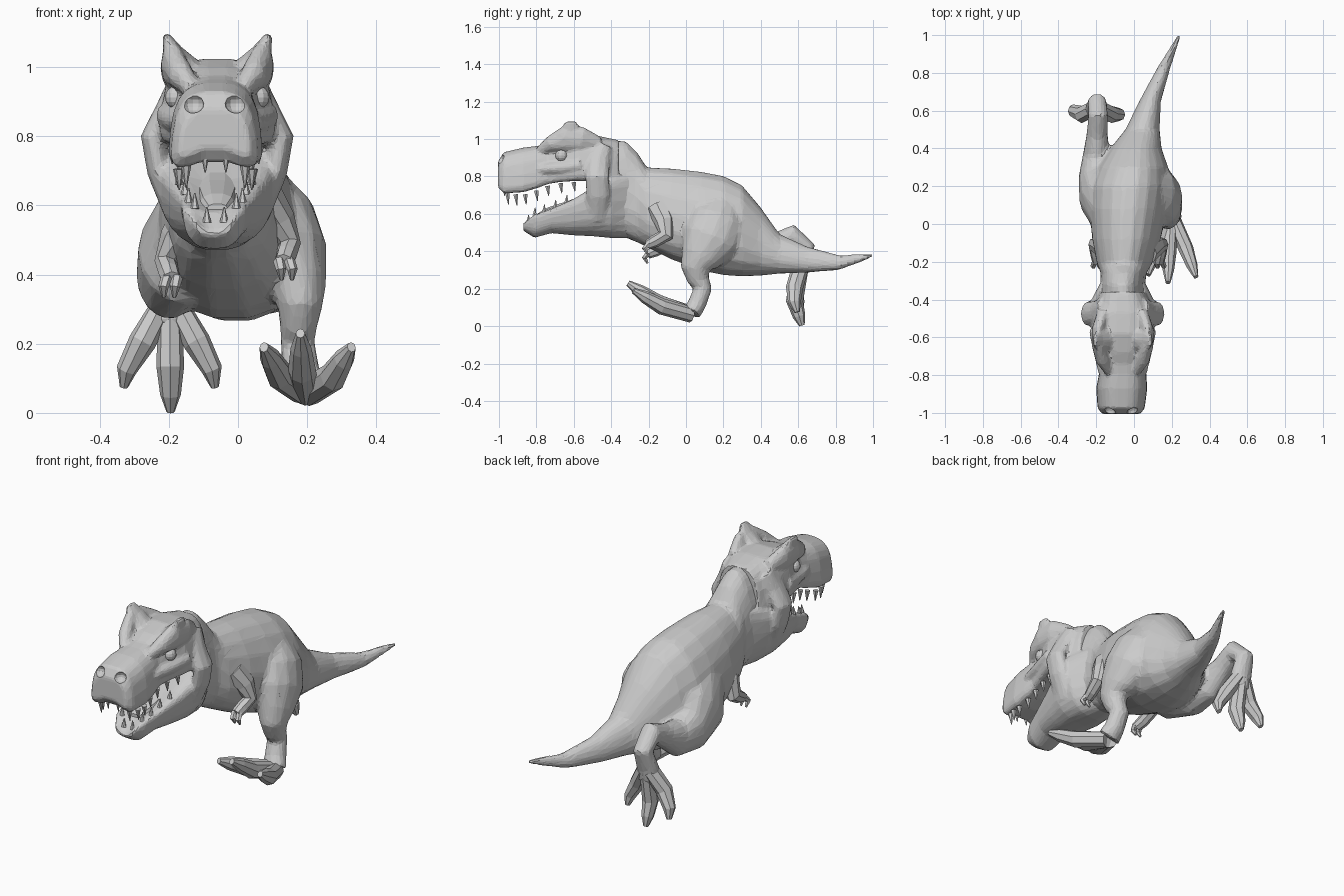
import bpy, bmesh, math
from mathutils import Vector, Matrix

HX = -0.06  # head centre line


def spow(v, e):
    return math.copysign(abs(v) ** e, v)


def loft(bm, rings):
    vs = [[bm.verts.new(p) for p in r] for r in rings]
    n = len(vs[0])
    fs = [bm.faces.new(vs[0]), bm.faces.new(vs[-1][::-1])]
    for a, b in zip(vs, vs[1:]):
        for i in range(n):
            fs.append(bm.faces.new((a[i], b[i], b[(i + 1) % n], a[(i + 1) % n])))
    bmesh.ops.recalc_face_normals(bm, faces=fs)


def hull(bm, rows, n=18, power=2.2, egg=0.0, arch=0.0, dish=0.0):
    """Loft along y; row = y, centre x, half width, z bottom, z top."""
    rings = []
    for y, cx, w, zb, zt in rows:
        ring = []
        for i in range(n):
            a = 2 * math.pi * i / n
            c, s = spow(math.cos(a), 2 / power), spow(math.sin(a), 2 / power)
            z = (zb + zt) / 2 + (zt - zb) / 2 * s
            mid = 1 - min(1, abs(c)) ** 1.5
            z += arch * mid if s < -0.3 else (-dish * mid if s > 0.3 else 0)
            ring.append(Vector((cx + w * c * (1 - egg * s), y, z)))
        rings.append(ring)
    loft(bm, rings)


def tube(bm, pts, n=10):
    """Tube through points; point = x, y, z, radius across, radius deep."""
    P = [Vector(p[:3]) for p in pts]
    rings = []
    for i, p in enumerate(pts):
        t = (P[min(i + 1, len(P) - 1)] - P[max(i - 1, 0)]).normalized()
        side = Vector((1, 0, 0))
        side = (side - t * side.dot(t)).normalized()
        up = t.cross(side)
        ra, rb = p[3], p[-1]
        rings.append([P[i] + side * ra * math.cos(2 * math.pi * k / n)
                      + up * rb * math.sin(2 * math.pi * k / n) for k in range(n)])
    loft(bm, rings)


def ball(bm, c, r, scale=(1, 1, 1), seg=12):
    m = Matrix.Translation(c) @ Matrix.Diagonal((*scale, 1))
    bmesh.ops.create_uvsphere(bm, u_segments=seg, v_segments=8, radius=r, matrix=m)


def finish(name, bm):
    me = bpy.data.meshes.new(name)
    bm.to_mesh(me)
    bm.free()
    ob = bpy.data.objects.new(name, me)
    bpy.context.collection.objects.link(ob)
    return ob


def fuse(ob, voxel, ratio, soften=3, cutter=None):
    """Merge overlapping volumes into one faceted low-poly skin."""
    m = ob.modifiers.new("merge", 'REMESH')
    m.mode, m.voxel_size = 'VOXEL', voxel
    m = ob.modifiers.new("soften", 'SMOOTH')
    m.factor, m.iterations = 0.5, soften
    if cutter:
        m = ob.modifiers.new("hollows", 'BOOLEAN')
        m.operation, m.object = 'DIFFERENCE', cutter
    ob.modifiers.new("facets", 'DECIMATE').ratio = ratio
    dg = bpy.context.evaluated_depsgraph_get()
    dg.update()
    me = bpy.data.meshes.new_from_object(ob.evaluated_get(dg))
    ob.modifiers.clear()
    ob.data = me
    for p in me.polygons:
        p.use_smooth = False


# Torso, neck and tail
bm = bmesh.new()
hull(bm, [(-.44, -.06, .13, .50, 1.0), (-.32, -.06, .118, .47, .99), (-.26, -.055, .12, .445, .93),
          (-.21, -.05, .145, .42, .85), (-.08, -.04, .18, .355, .845), (.08, -.03, .205, .295, .828),
          (.2, -.02, .21, .27, .805), (.3, -.005, .185, .263, .755), (.4, .01, .135, .268, .635),
          (.5, .045, .09, .28, .493), (.65, .085, .057, .286, .425), (.82, .155, .036, .30, .38),
          (1.0, .24, .010, .367, .393)], egg=.17)
# Planted right leg
tube(bm, [(.06, .20, .66, .08, .10), (.105, .17, .56, .12, .16), (.143, .13, .455, .118, .16),
          (.17, .075, .365, .088, .11), (.18, .05, .31, .066, .08), (.175, .065, .25, .054, .06),
          (.172, .09, .20, .05, .05), (.182, .06, .12, .055, .05), (.195, .03, .07, .065, .05)], 14)
# Trailing left leg
tube(bm, [(-.12, .06, .56, .12, .15), (-.17, .15, .45, .125, .175), (-.20, .26, .39, .095, .125),
          (-.20, .37, .385, .07, .095), (-.195, .48, .44, .056, .06), (-.19, .57, .485, .054, .06),
          (-.195, .645, .42, .05, .05), (-.20, .61, .32, .06, .048), (-.20, .60, .25, .06, .045)], 14)
body = finish("body", bm)
fuse(body, .012, .085, 6)

# Toes of both feet
bm = bmesh.new()
for path in ([(.195, .03, .06), (.185, -.15, .125), (.18, -.31, .23)],
             [(.205, .03, .06), (.275, -.13, .105), (.328, -.28, .19)],
             [(.185, .03, .065), (.12, -.11, .11), (.075, -.27, .19)]):
    a, b, c = (Vector(p) for p in path)
    tube(bm, [(*a, .04, .042), (*b, .04, .044), (*b.lerp(c, .6), .03, .034), (*c, .013, .016)], 8)
finish("right_toes", bm)
bm = bmesh.new()
for tx, ty, tz in ((-.33, .615, .075), (-.195, .62, .003), (-.067, .595, .075)):
    mx = -.197 + (tx + .197) * .6
    tube(bm, [(-.197 + (tx + .197) * .15, .61, .31, .035, .045), (mx, .58, tz + .13, .04, .046),
              (tx * .85 + mx * .15, ty - .015, tz + .05, .03, .034), (tx, ty, tz, .012, .015)], 8)
finish("left_toes", bm)

# Small arms with two claws each
for name, x0, s, dz in (("left_arm", -.20, -1, -.03), ("right_arm", .14, 1, .02)):
    bm = bmesh.new()
    tube(bm, [(x0 - s * .065, -.15, .62 + dz, .05, .065), (x0 - s * .02, -.115, .54 + dz, .045, .055),
              (x0 + s * .008, -.11, .465 + dz, .034, .042), (x0, -.165, .435 + dz, .03, .034),
              (x0 - s * .008, -.205, .415 + dz, .028, .026)], 8)
    for d in (-.014, .016):
        tube(bm, [(x0 - s * .008 + d, -.20, .42 + dz, .017), (x0 + d * 1.1, -.222, .395 + dz, .015),
                  (x0 + d, -.205, .365 + dz, .006)], 6)
    finish(name, bm)

# Nostril and eye hollows (helper)
bm = bmesh.new()
for s in (-1, 1):
    ball(bm, (HX - .008 + s * .062, -1.0, .895), .036, (.9, 1, .8))
    ball(bm, (HX + s * .175, -.665, .915), .05, (.9, 1.2, .8))
cutter = finish("hollow_cutter", bm)
cutter.hide_render = True

# Head: upper skull
bm = bmesh.new()
hull(bm, [(-1.005, HX - .008, .10, .70, .88), (-.975, HX - .008, .122, .66, .93),
          (-.87, HX - .005, .132, .665, .955), (-.79, HX, .122, .69, .965), (-.74, HX, .115, .71, .975),
          (-.68, HX, .132, .72, 1.0), (-.58, HX, .162, .725, 1.025), (-.47, HX, .165, .72, 1.018),
          (-.36, HX, .125, .6, .995)], n=22, power=3, egg=.13, arch=.075)
# Lower jaw and throat
hull(bm, [(-.87, HX - .01, .055, .51, .575), (-.81, HX - .01, .088, .472, .635),
          (-.72, HX, .105, .497, .665), (-.6, HX, .14, .485, .725), (-.5, HX, .17, .48, .79),
          (-.4, HX, .16, .47, .86), (-.29, HX, .105, .47, .88)],
     n=22, power=2.7, egg=-.15, dish=.06)
for s in (-1, 1):
    # Brow horns: tall blades rooted in the skull
    tube(bm, [(HX + s * .075, -.78, .94, .024, .025), (HX + s * .105, -.72, .975, .038, .045),
              (HX + s * .128, -.645, 1.005, .035, .07), (HX + s * .13, -.56, 1.0, .035, .068),
              (HX + s * .10, -.47, .97, .035, .045)])
    tube(bm, [(HX + s * .10, -.61, .99, .055, .07), (HX + s * .13, -.615, 1.045, .03, .06),
              (HX + s * .15, -.62, 1.095, .01, .03)])
    # Cheek flanges running down to the jaw
    tube(bm, [(HX + s * .10, -.44, .96, .04, .05), (HX + s * .14, -.47, .875, .04, .065),
              (HX + s * .186, -.475, .795, .036, .065), (HX + s * .168, -.47, .70, .036, .065),
              (HX + s * .11, -.48, .58, .045, .07)])
    # Ridges under the eyes
    tube(bm, [(HX + s * .10, -.78, .84, .03), (HX + s * .12, -.68, .845, .035),
              (HX + s * .145, -.56, .86, .035)])
head = finish("head", bm)
fuse(head, .01, .14, 3, cutter)
bpy.data.objects.remove(cutter)

# Eyes
bm = bmesh.new()
for s in (-1, 1):
    ball(bm, (HX + s * .117, -.665, .912), .034)
finish("eyes", bm)

# Tongue
bm = bmesh.new()
hull(bm, [(-.79, HX, .03, .575, .605), (-.74, HX, .05, .58, .635), (-.62, HX, .065, .6, .675),
          (-.5, HX, .06, .65, .72)], n=10)
finish("tongue", bm)

# Teeth along both jaws
bm = bmesh.new()
for s in (-1, 1):
    for x, y, z, h in ((.03, -.975, .745, .05), (.085, -.955, .70, .05), (.105, -.91, .69, .045),
                       (.108, -.86, .69, .04), (.10, -.80, .71, .04), (.10, -.74, .735, .04),
                       (.11, -.67, .75, .04), (.125, -.60, .755, .035)):
        tube(bm, [(HX - .005 + s * x, y, z + .015, .015), (HX - .005 + s * x, y + .006, z - h, .002)], 6)
    for x, y, z, h in ((.025, -.845, .55, .045), (.06, -.81, .59, .045), (.078, -.76, .605, .045),
                       (.088, -.70, .63, .045), (.105, -.64, .66, .04)):
        tube(bm, [(HX - .005 + s * x, y, z, .013), (HX - .005 + s * x, y + .004, z + h, .002)], 6)
finish("teeth", bm)
